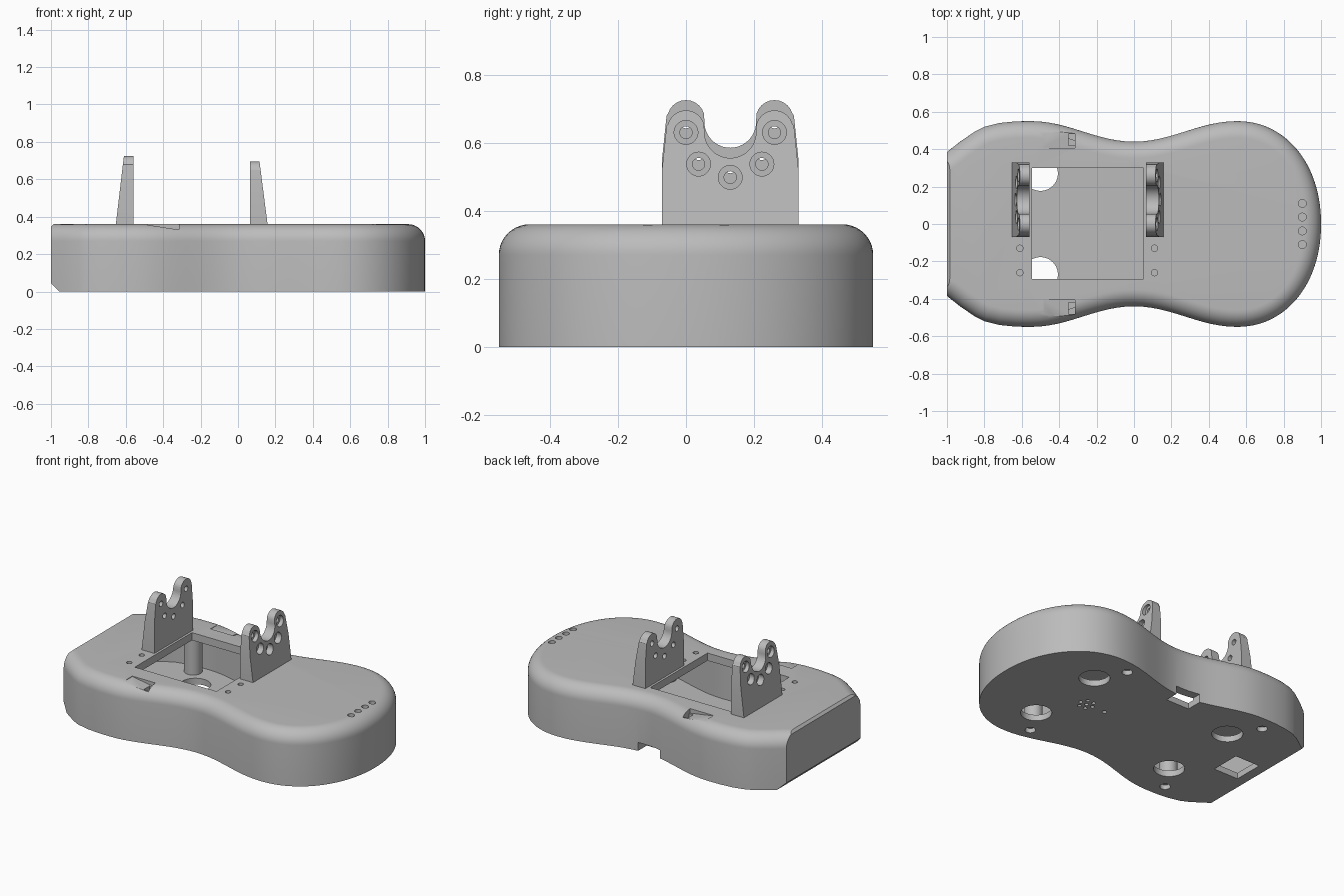
import bpy, bmesh, math
from mathutils import Vector, Matrix

cube = bpy.data.objects.get("Cube")
if cube:
    bpy.data.objects.remove(cube, do_unlink=True)

grey = bpy.data.materials.new("plain grey")
grey.use_nodes = True
colour = (0.5, 0.5, 0.5, 1)
grey.diffuse_color = colour
grey.node_tree.nodes["Principled BSDF"].inputs["Base Color"].default_value = colour


def make_object(name, bm):
    bmesh.ops.recalc_face_normals(bm, faces=bm.faces)
    mesh = bpy.data.meshes.new(name)
    bm.to_mesh(mesh)
    bm.free()
    obj = bpy.data.objects.new(name, mesh)
    bpy.context.collection.objects.link(obj)
    mesh.materials.append(grey)
    return obj


def smooth(obj, angle=30):
    bpy.ops.object.select_all(action='DESELECT')
    obj.select_set(True)
    bpy.context.view_layer.objects.active = obj
    bpy.ops.object.shade_smooth_by_angle(angle=math.radians(angle))


def cut(obj, bm):
    """Subtract the shapes in bm and remove the cutter."""
    cutter = make_object("cutter", bm)
    cutter.hide_render = True
    mod = obj.modifiers.new("cut", 'BOOLEAN')
    mod.operation, mod.solver, mod.object = 'DIFFERENCE', 'EXACT', cutter
    graph = bpy.context.evaluated_depsgraph_get()
    mesh = bpy.data.meshes.new_from_object(obj.evaluated_get(graph))
    obj.modifiers.clear()
    obj.data = mesh
    bpy.data.objects.remove(cutter, do_unlink=True)


def box(bm, x0, x1, y0, y1, z0, z1):
    size = Matrix.Diagonal((x1 - x0, y1 - y0, z1 - z0, 1))
    mid = Matrix.Translation(((x0 + x1) / 2, (y0 + y1) / 2, (z0 + z1) / 2))
    return bmesh.ops.create_cube(bm, size=1, matrix=mid @ size)["verts"]


def rod(bm, x, y, z0, z1, r, sides=32):
    bmesh.ops.create_cone(bm, cap_ends=True, segments=sides, radius1=r, radius2=r,
                          depth=z1 - z0, matrix=Matrix.Translation((x, y, (z0 + z1) / 2)))


def loft(bm, rings):
    """Bridge equal rings of points and cap both ends."""
    rings = [[bm.verts.new(p) for p in ring] for ring in rings]
    for a, b in zip(rings, rings[1:]):
        for i in range(len(a)):
            j = (i + 1) % len(a)
            bm.faces.new((a[i], a[j], b[j], b[i]))
    bm.faces.new(rings[0])
    bm.faces.new(rings[-1])


# Waisted outline, one half then mirrored
half = [(-1.15, 0.27), (-1, 0.385), (-0.93, 0.44), (-0.85, 0.495), (-0.8, 0.52),
        (-0.72, 0.54), (-0.63, 0.549)]
for i in range(25):
    x = -0.55 + 1.1 * i / 24
    half.append((x, 0.495 - 0.055 * math.cos(math.pi * x / 0.55)))
for i in range(1, 25):
    a = math.pi / 2 * (1 - i / 24)
    half.append((0.55 + 0.45 * math.cos(a) ** 0.95, 0.55 * math.sin(a) ** 0.95 if i < 24 else 0))
outline = [Vector(p) for p in half] + [Vector((x, -y)) for x, y in half[-2::-1]]


def inset(distance, z):
    ring = []
    for i, p in enumerate(outline):
        t = (outline[(i + 1) % len(outline)] - outline[i - 1]).normalized()
        q = p + Vector((t.y, -t.x)) * distance
        ring.append((q.x, q.y, z))
    return ring


def trim(bm, point, normal):
    geom = bm.verts[:] + bm.edges[:] + bm.faces[:]
    cuts = bmesh.ops.bisect_plane(bm, geom=geom, plane_co=point, plane_no=normal, clear_outer=True)
    edges = [e for e in cuts["geom_cut"] if isinstance(e, bmesh.types.BMEdge)]
    bmesh.ops.edgeloop_fill(bm, edges=edges)


# Rounded body with a flat, chamfered end
bm = bmesh.new()
arc = [math.pi / 2 * i / 10 for i in range(11)]
loft(bm, [inset(0, 0)] + [inset(0.09 - 0.09 * math.cos(a), 0.27 + 0.09 * math.sin(a)) for a in arc])
trim(bm, (-1, 0, 0), (-1, 0, 0))
trim(bm, (-1, 0, 0.045), (-1, 0, -1))
trim(bm, (-1, 0, 0.345), (-1, 0, 1))
body = make_object("body", bm)

# Hollow inside
bm = bmesh.new()
loft(bm, [inset(0.06, 0.04), inset(0.06, 0.31)])
trim(bm, (-0.94, 0, 0), (-1, 0, 0))
cut(body, bm)

# Window, end pocket, cable notch and all round holes
bm = bmesh.new()
box(bm, -0.545, 0.05, -0.295, 0.3, 0.28, 0.4)
box(bm, -0.89, -0.71, -0.1, 0.1, -0.1, 0.1)
box(bm, -0.13, 0.04, 0.35, 0.6, -0.1, 0.055)
for side in (-1, 1):
    for x in (-0.5, 0.535):
        rod(bm, x, 0.27 * side, -0.1, 0.1, 0.093, 48)
    for x in (-0.62, 0.43):
        rod(bm, x, 0.45 * side, -0.1, 0.03, 0.032)
    for y in (0.037, 0.11):
        rod(bm, 0.9, y * side, 0.2, 0.4, 0.021, 24)
for x in (-0.61, 0.11):
    for y in (-0.13, -0.26):
        rod(bm, x, y, 0.2, 0.4, 0.017, 24)
for i in range(6):
    a = math.tau * i / 6
    r = 0.045
    rod(bm, 0.37 + r * math.cos(a), r * math.sin(a), -0.1, 0.1, 0.012, 16)
rod(bm, 0.37, 0, -0.1, 0.1, 0.012, 16)
rod(bm, 0.23, 0, -0.1, 0.1, 0.014, 16)
cut(body, bm)

# Ramped strap slots
bm = bmesh.new()
for side in (-1, 1):
    for v in box(bm, -0.485, -0.315, 0.45 * side - 0.043, 0.45 * side + 0.043, 0.33, 0.4):
        if v.co.z < 0.35 and v.co.x < -0.4:
            v.co.z = 0.357
cut(body, bm)
bm = bmesh.new()
for side in (-1, 1):
    box(bm, -0.35, -0.315, 0.45 * side - 0.03, 0.45 * side + 0.03, 0.28, 0.4)
cut(body, bm)
smooth(body)

# Screw posts inside the body
bm = bmesh.new()
for x in (-0.62, 0.43):
    for side in (-1, 1):
        rod(bm, x, 0.42 * side, 0.035, 0.315, 0.055)
smooth(make_object("screw_posts", bm))


def bracket(name, face_x, out, top):
    """Two-horned plate, upright on its inner face and sloped on its outer face."""
    mid, horn_r, horn_z = 0.13, 0.055, top - 0.055
    side = [(mid + 0.2, 0.35), (mid + 0.2, top - 0.17), (mid + 0.187, horn_z + 0.01)]
    for i in range(1, 12):
        a = math.pi * i / 12
        side.append((mid + 0.13 + horn_r * math.cos(a), horn_z + horn_r * math.sin(a)))
    for i in range(13):
        a = math.pi / 2 * i / 12
        side.append((mid + 0.076 * math.cos(a), top - 0.064 - 0.076 * math.sin(a)))
    profile = side + [(2 * mid - y, z) for y, z in side[-2::-1]]
    slope = lambda z: face_x + out * (0.093 - 0.043 * (z - 0.36) / (top - 0.36))
    bm = bmesh.new()
    loft(bm, [[(face_x, y, z) for y, z in profile], [(slope(z), y, z) for y, z in profile]])
    obj = make_object(name, bm)
    # Through holes, then wide counterbores from the outer face
    for r, start in ((0.018, -0.05), (0.035, 0.035)):
        bm = bmesh.new()
        for dy, drop in ((-0.13, 0.065), (0.13, 0.065), (-0.093, 0.158), (0.093, 0.158), (0, 0.197)):
            place = Matrix.Translation((face_x + out * (start + 0.1), mid + dy, top - drop))
            bmesh.ops.create_cone(bm, cap_ends=True, segments=32, radius1=r, radius2=r, depth=0.2,
                                  matrix=place @ Matrix.Rotation(math.pi / 2, 4, 'Y'))
        cut(obj, bm)
    smooth(obj)


bracket("tall_bracket", -0.56, -1, 0.725)
bracket("short_bracket", 0.065, 1, 0.695)
